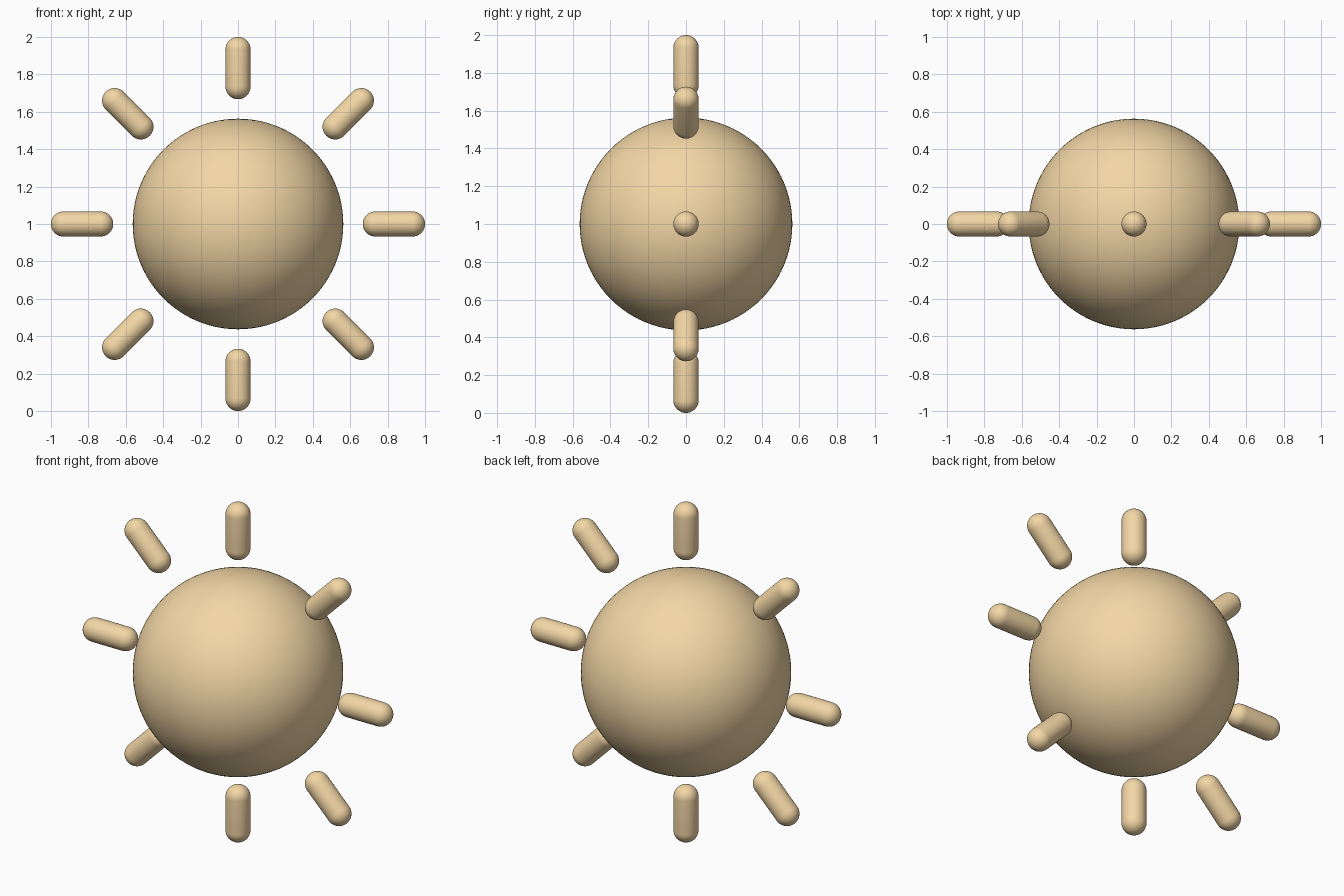
import bpy, bmesh
from math import pi, sin, cos
from mathutils import Matrix, Vector

if "Cube" in bpy.data.objects:
    bpy.data.objects.remove(bpy.data.objects["Cube"])

CENTRE = Vector((0, 0, 1))
BODY_R = 0.563
RAY_R = 0.067
RAY_IN, RAY_OUT = 0.667, 1.0
RAYS = 8

mat = bpy.data.materials.new("warm_yellow")
mat.diffuse_color = (0.90, 0.68, 0.38, 1)
mat.use_nodes = True
mat.node_tree.nodes["Principled BSDF"].inputs["Base Color"].default_value = mat.diffuse_color


def finish(bm, name):
    for f in bm.faces:
        f.smooth = True
    bmesh.ops.recalc_face_normals(bm, faces=bm.faces)
    mesh = bpy.data.meshes.new(name)
    bm.to_mesh(mesh)
    bm.free()
    mesh.materials.append(mat)
    obj = bpy.data.objects.new(name, mesh)
    bpy.context.collection.objects.link(obj)
    return obj


# Round sun body
bm = bmesh.new()
bmesh.ops.create_uvsphere(bm, u_segments=96, v_segments=48, radius=BODY_R)
finish(bm, "sun_body").location = CENTRE


# Capsule standing on z, lathed from a half profile with rounded ends
def capsule(name, start, end, radius, cap=10, sides=32):
    bm = bmesh.new()
    profile = []
    for z, a0 in ((start + radius, -pi / 2), (end - radius, 0)):
        for i in range(cap + 1):
            a = a0 + i * pi / 2 / cap
            profile.append((radius * cos(a), 0, z + radius * sin(a)))
    verts = [bm.verts.new(p) for p in profile]
    edges = [bm.edges.new(pair) for pair in zip(verts, verts[1:])]
    bmesh.ops.spin(bm, geom=verts + edges, axis=(0, 0, 1), cent=(0, 0, 0),
                   angle=2 * pi, steps=sides)
    bmesh.ops.remove_doubles(bm, verts=bm.verts, dist=1e-5)
    return finish(bm, name)


# Ring of eight free-floating rays in the front plane
for i in range(RAYS):
    ray = capsule(f"ray_{i + 1}", RAY_IN, RAY_OUT, RAY_R)
    ray.matrix_world = (Matrix.Translation(CENTRE)
                        @ Matrix.Rotation(i * 2 * pi / RAYS, 4, 'Y'))
